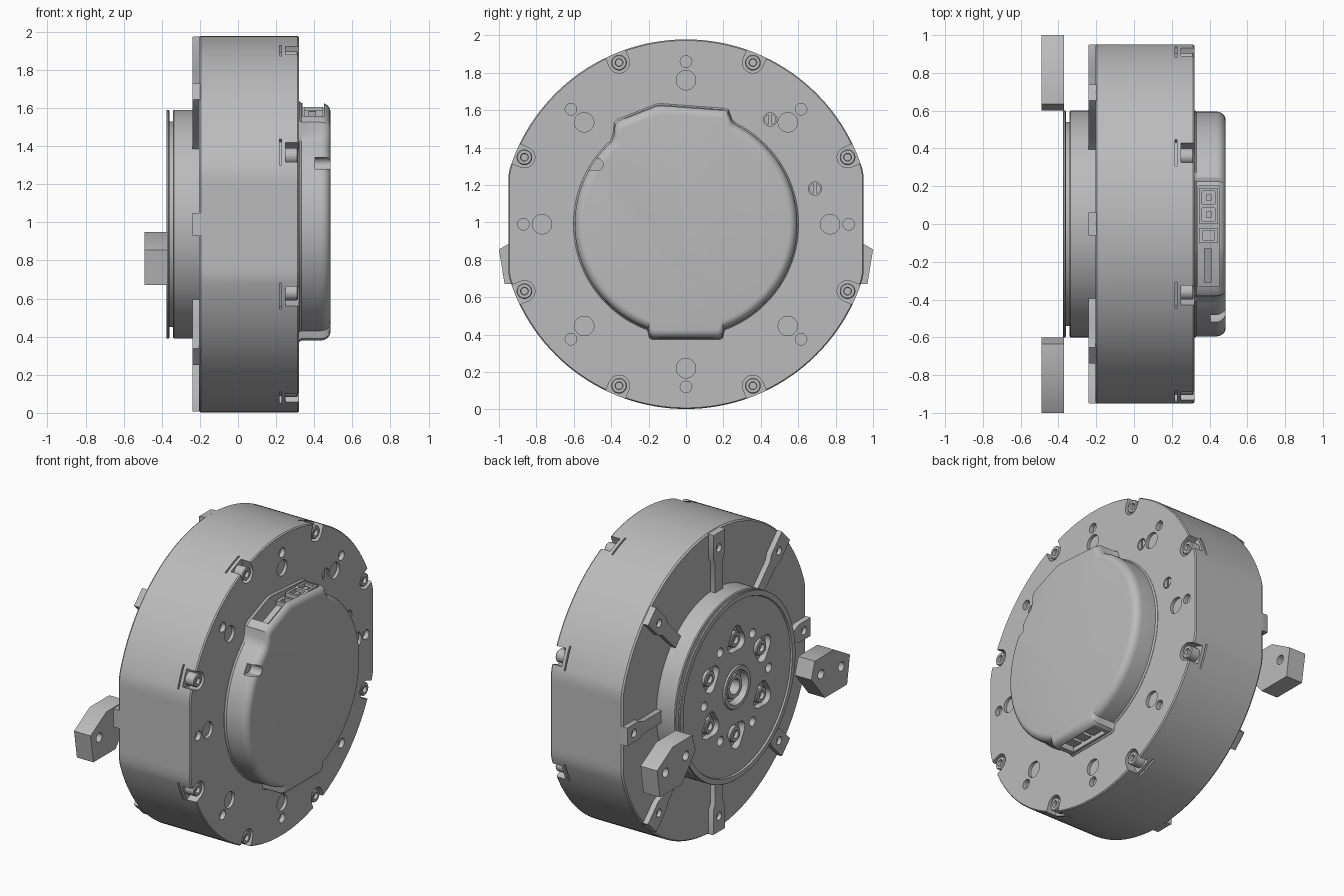
import bpy, bmesh, math
from math import sin, cos, radians, pi

if "Cube" in bpy.data.objects:
    bpy.data.objects.remove(bpy.data.objects["Cube"])

CZ = 0.99          # height of the drive axis
R = 0.988          # housing radius

grey = bpy.data.materials.new("light_grey")
grey.use_nodes = True
grey.diffuse_color = (0.5, 0.5, 0.5, 1)
grey.node_tree.nodes["Principled BSDF"].inputs["Base Color"].default_value = (0.5, 0.5, 0.5, 1)


def circle(r, n=24):
    return [(r * cos(2 * pi * i / n), r * sin(2 * pi * i / n)) for i in range(n)]


def box(y0, y1, z0, z1):
    return [(y0, z0), (y1, z0), (y1, z1), (y0, z1)]


def spin(pts, deg):
    c, s = cos(radians(deg)), sin(radians(deg))
    return [(c * y - s * z, s * y + c * z) for y, z in pts]


def polar(r, deg):
    return r * cos(radians(deg)), r * sin(radians(deg))


def loft(name, pts, levels, at=(0, 0)):
    """Stack scaled copies of a (y, z) outline along x; levels are (x, scale)."""
    bm = bmesh.new()
    rings = [[bm.verts.new((x, at[0] + y * s, CZ + at[1] + z * s)) for y, z in pts]
             for x, s in levels]
    n = len(pts)
    for a, b in zip(rings, rings[1:]):
        for i in range(n):
            bm.faces.new((a[i], a[(i + 1) % n], b[(i + 1) % n], b[i]))
    bm.faces.new(rings[0])
    bm.faces.new(rings[-1])
    bmesh.ops.recalc_face_normals(bm, faces=bm.faces)
    mesh = bpy.data.meshes.new(name)
    bm.to_mesh(mesh)
    bm.free()
    mesh.materials.append(grey)
    ob = bpy.data.objects.new(name, mesh)
    bpy.context.collection.objects.link(ob)
    return ob


def prism(name, pts, x0, x1, at=(0, 0)):
    return loft(name, pts, [(x0, 1), (x1, 1)], at)


def cut(ob, cutters):
    """Subtract every cutter from ob, then discard the cutters."""
    bpy.context.view_layer.objects.active = ob
    for c in cutters:
        c.hide_render = True
        mod = ob.modifiers.new("cut", 'BOOLEAN')
        mod.operation, mod.solver, mod.object = 'DIFFERENCE', 'EXACT', c
        bpy.ops.object.modifier_apply(modifier=mod.name)
        bpy.data.objects.remove(c)


def screw(name, r, x0, x1, at):
    """Cap screw with a socket, head towards x1."""
    d = 0.02 if x1 > x0 else -0.02
    loft(name, circle(r), [(x0, 1), (x1 - d / 4, 1), (x1, 0.88), (x1, 0.5), (x1 - d, 0.45)], at)


# Housing: round drum with flats at front and back
drum = [(max(-0.95, min(0.95, y)), z) for y, z in circle(R, 144)]
housing = loft("housing", drum, [(-0.205, 0.992), (-0.195, 1), (0.312, 1), (0.32, 0.994)])
cutters = []
for k in range(8):
    a = 45 * k
    cutters.append(prism("c", circle(0.052, 32), 0.3, 0.4, polar(0.77, a)))
    cutters.append(prism("c", circle(0.031), 0.29, 0.4, polar(0.87, a)))
    b = a + 22.5
    seat = [(0.0, -0.056), (0.12, -0.056), (0.12, 0.056), (0.0, 0.056)]
    seat += [polar(0.056, t) for t in range(105, 256, 15)]
    cutters.append(prism("c", spin(seat, b), 0.25, 0.4, polar(0.935, b)))
    cutters.append(prism("c", spin(box(0.945, 1.1, -0.075, 0.075), b), 0.218, 0.228))
slotted = [(0.45, 0.56), (0.69, 0.19)]
for p in slotted:
    cutters.append(prism("c", circle(0.036), 0.305, 0.4, p))
cut(housing, cutters)
for i, p in enumerate(slotted):
    plug = prism(f"slotted_plug_{i}", circle(0.031), 0.295, 0.318, p)
    cut(plug, [prism("c", box(-0.008, 0.008, -0.05, 0.05), 0.308, 0.4, p)])

# Rim screws and the raised ribs on the output side
for k in range(8):
    screw(f"rim_screw_{k}", 0.042, 0.24, 0.315, polar(0.935, 45 * k + 22.5))
    end = 0.95 if k % 4 == 0 else 0.984
    rib = [(0.57, -0.04), (0.79, -0.04), (0.83, -0.06), (end, -0.06),
           (end, 0.06), (0.83, 0.06), (0.79, 0.04), (0.57, 0.04)]
    ob = loft(f"rib_{k}", spin(rib, 45 * k), [(-0.19, 1), (-0.232, 1), (-0.24, 0.997)])
    cut(ob, [prism("c", circle(0.026), -0.3, -0.215, polar(0.88, 45 * k))])

# Output hub with stepped rings and a central bore
hub = loft("output_hub", circle(1, 128), [
    (-0.19, 0.6), (-0.335, 0.6), (-0.341, 0.594), (-0.341, 0.54), (-0.36, 0.54),
    (-0.36, 0.594), (-0.364, 0.6), (-0.373, 0.6), (-0.376, 0.597), (-0.376, 0.565),
    (-0.366, 0.56), (-0.366, 0.14), (-0.376, 0.135), (-0.376, 0.11), (-0.33, 0.1),
    (-0.33, 0.08), (-0.355, 0.075), (-0.355, 0.05), (-0.28, 0.045)])
cutters = []
for k in range(6):
    a = 30 + 60 * k
    pocket = [polar(0.082 * (1 + 0.14 * cos(radians(3 * t))), t) for t in range(0, 360, 12)]
    cutters.append(prism("c", spin(pocket, a), -0.4, -0.325, polar(0.31, a)))
    cutters.append(prism("c", circle(0.03), -0.4, -0.32, polar(0.335, a + 30)))
cut(hub, cutters)
for k in range(6):
    screw(f"hub_screw_{k}", 0.052, -0.31, -0.362, polar(0.31, 30 + 60 * k))

# Rear cover: disc with a connector lug above and below
arc = lambda a, b, n: [polar(0.595, a + (b - a) * i / n) for i in range(n + 1)]
outline = (arc(-70, 63, 44) + [(0.245, 0.55), (0.225, 0.605), (0.2, 0.613), (-0.13, 0.637),
           (-0.16, 0.634), (-0.36, 0.555), (-0.38, 0.535), (-0.385, 0.48)]
           + arc(132, 250, 40) + [(-0.195, -0.6), (-0.18, -0.61), (0.18, -0.61), (0.195, -0.6)])
fillet = [(0.435 + 0.05 * sin(radians(t)), 1 - 0.075 * (1 - cos(radians(t))))
          for t in range(0, 91, 15)]
cover = loft("rear_cover", outline, [(0.31, 1.012), (0.322, 1.012), (0.332, 1)] + fillet)
upper = [(-0.33, 0.47), (-0.14, 0.53), (0.2, 0.53), (0.2, 0.7), (-0.33, 0.7)]
cut(cover, [prism("c", upper, 0.338, 0.452),
            prism("c", box(-0.15, 0.15, -0.7, -0.55), 0.345, 0.445),
            prism("c", box(-0.6, -0.485, 0.29, 0.345), 0.405, 0.6),
            prism("c", circle(0.032), 0.405, 0.6, (-0.475, 0.318))])

# Connectors inside the lugs
power = prism("power_connector", box(0.0, 0.19, 0.5, 0.615), 0.345, 0.445)
signal = prism("signal_connector", box(-0.1, -0.02, 0.5, 0.6), 0.345, 0.445)
cut(power, [prism("c", box(y - 0.035, y + 0.035, 0.58, 0.7), 0.36, 0.43) for y in (0.05, 0.14)])
cut(signal, [prism("c", box(-0.085, -0.035, 0.57, 0.7), 0.365, 0.425)])
for i, y in enumerate((0.05, 0.14)):
    prism(f"power_pin_{i}", box(y - 0.016, y + 0.016, 0.57, 0.605), 0.38, 0.41)
prism("terminal_strip", [(-0.31, 0.45), (-0.13, 0.5), (-0.13, 0.59), (-0.31, 0.52)], 0.37, 0.41)
for i, y in enumerate((-0.09, 0.0, 0.09)):
    prism(f"lower_connector_{i}", box(y - 0.033, y + 0.033, -0.595, -0.54), 0.36, 0.43)

# Loose mounting blocks, mirrored front to back
block = [(0.6, -0.15), (0.635, -0.04), (0.835, -0.04), (1.0, -0.135), (0.97, -0.32), (0.74, -0.32)]
for name, side in (("back", 1), ("front", -1)):
    ob = prism(f"{name}_block", [(side * y, z) for y, z in block], -0.49, -0.37)
    cut(ob, [prism("c", circle(0.03), -0.6, -0.3, (side * y, z))
             for y, z in ((0.7, -0.15), (0.91, -0.18))])

# Smooth the curved walls and keep the edges crisp
for ob in bpy.context.scene.objects:
    ob.select_set(ob.type == 'MESH')
bpy.ops.object.shade_smooth_by_angle(angle=radians(30))
